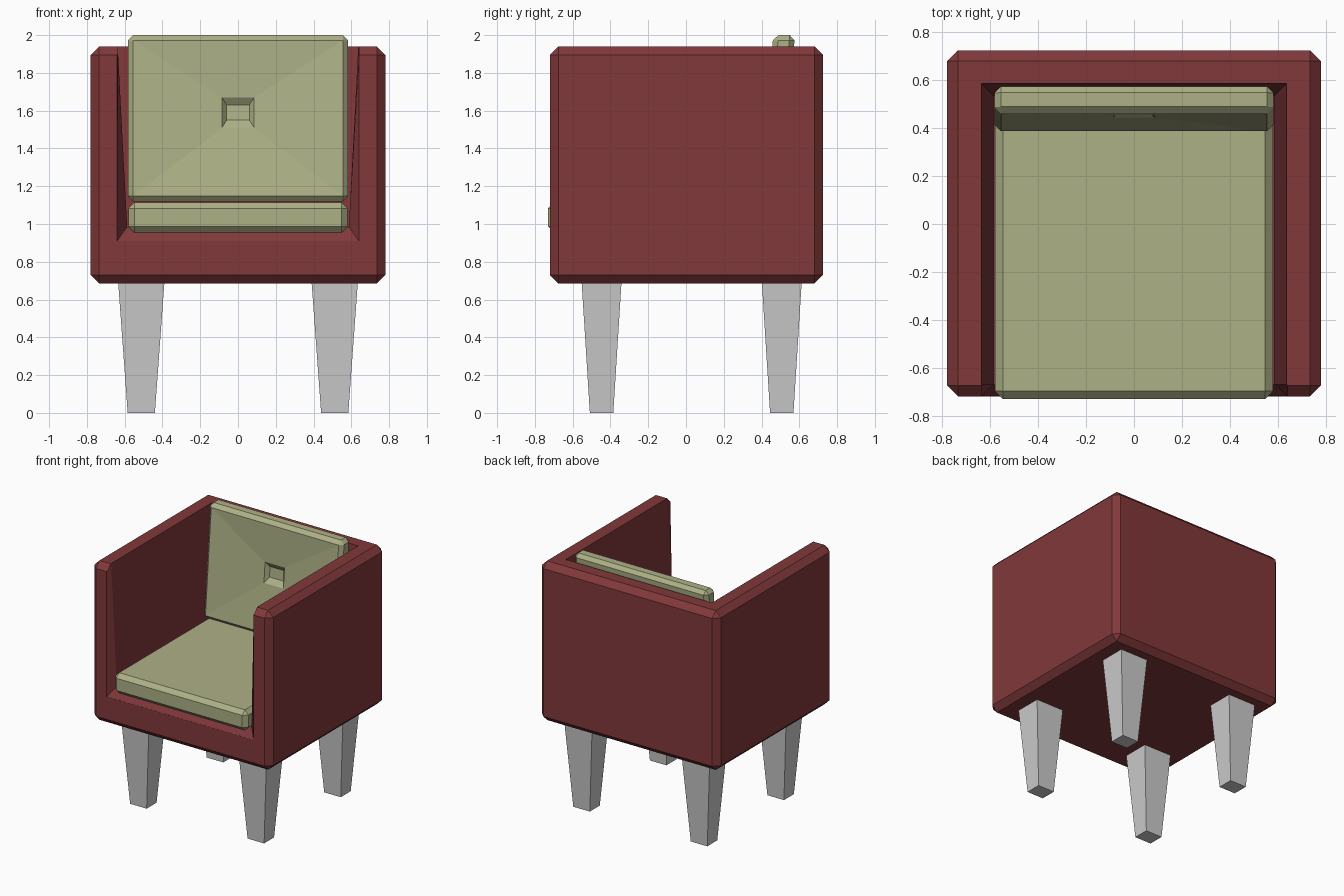
import bpy, bmesh
from mathutils import Vector

if "Cube" in bpy.data.objects:
    bpy.data.objects.remove(bpy.data.objects["Cube"])


def material(name, rgb):
    m = bpy.data.materials.new(name)
    m.diffuse_color = (*rgb, 1)
    m.use_nodes = True
    m.node_tree.nodes["Principled BSDF"].inputs["Base Color"].default_value = m.diffuse_color
    return m


RED = material("red_fabric", (0.22, 0.04, 0.042))
GREEN = material("green_fabric", (0.42, 0.44, 0.24))


def finish(bm, name, mat=None):
    bmesh.ops.recalc_face_normals(bm, faces=bm.faces)
    mesh = bpy.data.meshes.new(name)
    bm.to_mesh(mesh)
    bm.free()
    ob = bpy.data.objects.new(name, mesh)
    bpy.context.collection.objects.link(ob)
    if mat:
        mesh.materials.append(mat)
    return ob


def chamfered_box(lo, hi, chamfer):
    bm = bmesh.new()
    bmesh.ops.create_cube(bm, size=1)
    lo, hi = Vector(lo), Vector(hi)
    for v in bm.verts:
        v.co = (lo + hi) / 2 + v.co * (hi - lo)
    bmesh.ops.bevel(bm, geom=bm.edges[:], offset=chamfer, segments=1,
                    affect='EDGES', profile=0.5)
    return bm


def loft(rings):
    bm = bmesh.new()
    loops = [[bm.verts.new(p) for p in r] for r in rings]
    for a, b in zip(loops, loops[1:]):
        for i in range(4):
            j = (i + 1) % 4
            bm.faces.new((a[i], a[j], b[j], b[i]))
    bm.faces.new(loops[0])
    bm.faces.new(loops[-1])
    return bm


# Body: chamfered block with the seat opening cut out
body = finish(chamfered_box((-0.78, -0.72, 0.685), (0.78, 0.725, 1.94), 0.045),
              "body", RED)


def section(y_low, y_top, half_low, z_low):
    return [(-half_low, y_low, z_low), (half_low, y_low, z_low),
            (0.64, y_top, 2.0), (-0.64, y_top, 2.0)]


cutter = finish(loft([section(-0.85, -0.85, 0.64, 0.91),
                      section(-0.719, -0.719, 0.64, 0.91),
                      section(-0.67, -0.67, 0.587, 0.985),
                      section(0.535, 0.59, 0.587, 0.985)]), "opening_cutter")
mod = body.modifiers.new("opening", 'BOOLEAN')
mod.object = cutter
mod.operation = 'DIFFERENCE'
mod.solver = 'EXACT'
bpy.context.view_layer.objects.active = body
body.select_set(True)
bpy.ops.object.modifier_apply(modifier=mod.name)
bpy.data.objects.remove(cutter)

# Seat cushion
finish(chamfered_box((-0.58, -0.73, 0.955), (0.58, 0.5, 1.115), 0.032),
       "seat_cushion", GREEN)

# Back cushion: dented front face, leaning backwards
bm = chamfered_box((-0.583, 0.385, 1.12), (0.583, 0.5, 2.0), 0.028)
bm.normal_update()
front = min(bm.faces, key=lambda f: f.calc_center_median().y)
for half_x, z_low, z_top, y in ((0.085, 1.51, 1.67, 0.41),
                                (0.06, 1.55, 1.63, 0.44)):
    bmesh.ops.inset_individual(bm, faces=[front], thickness=0.01)
    mid = front.calc_center_median()
    for v in front.verts:
        v.co = (half_x if v.co.x > mid.x else -half_x, y,
                z_top if v.co.z > mid.z else z_low)
for v in bm.verts:
    v.co.y += 0.077 * (v.co.z - 1.12) / 0.88
finish(bm, "back_cushion", GREEN)

# Four tapered legs
for row, cy in (("front", -0.447), ("back", 0.507)):
    for side, cx in (("left", -0.512), ("right", 0.512)):
        rings = []
        for z, hx, hy in ((0, 0.072, 0.062), (0.7, 0.123, 0.106)):
            rings.append([(cx + sx * hx, cy + sy * hy, z) for sx, sy in
                          ((-1, -1), (1, -1), (1, 1), (-1, 1))])
        finish(loft(rings), f"{row}_{side}_leg")
